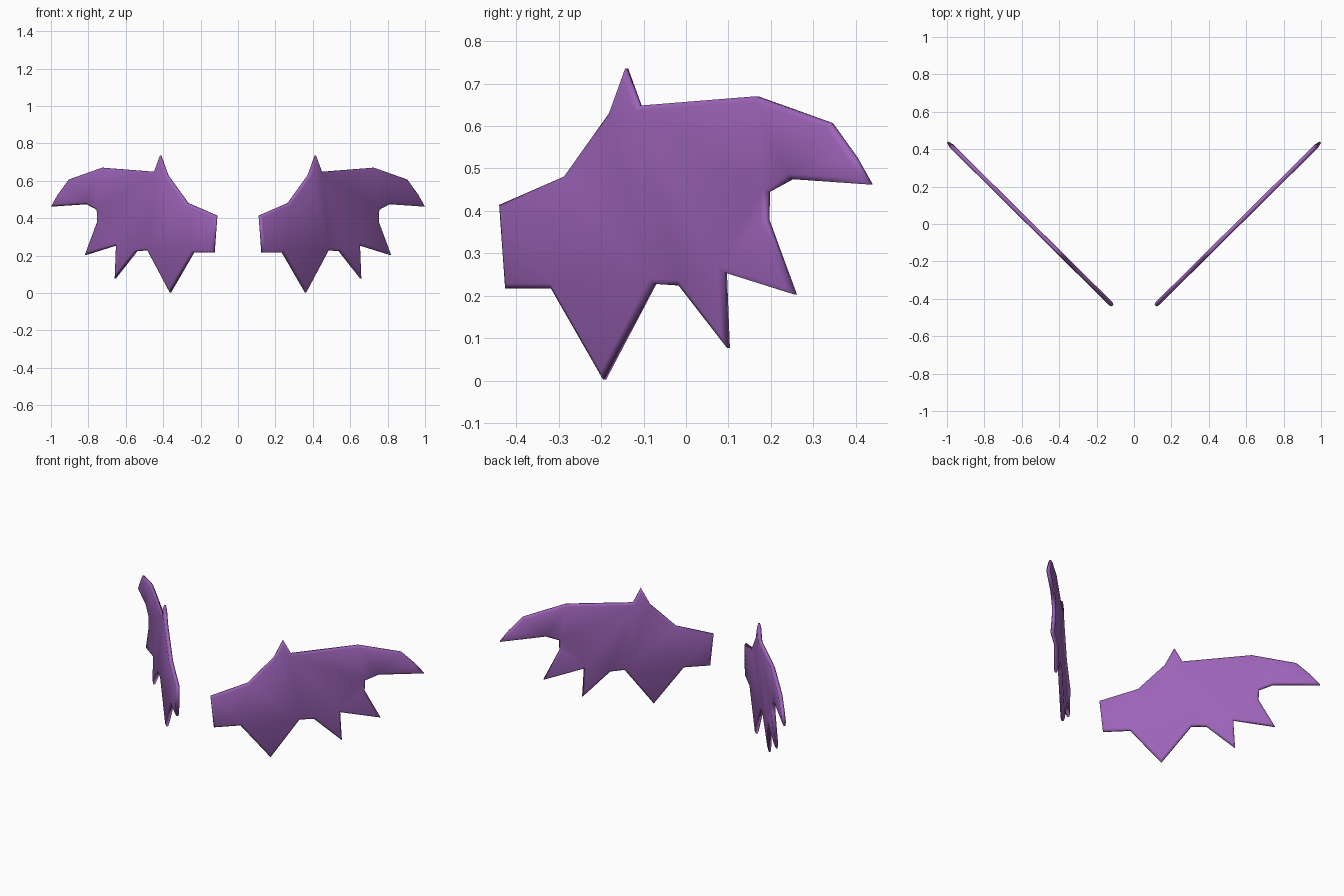
import bpy, bmesh
from mathutils import Vector

cube = bpy.data.objects.get("Cube")
if cube:
    bpy.data.objects.remove(cube, do_unlink=True)

purple = bpy.data.materials.new("wing_purple")
purple.use_nodes = True
colour = (0.34, 0.127, 0.485, 1)
purple.diffuse_color = colour
purple.node_tree.nodes["Principled BSDF"].inputs["Base Color"].default_value = colour

# Wing outline as (y, z), clockwise from the upper root corner
OUTLINE = [
    (-0.437, 0.414), (-0.284, 0.481), (-0.178, 0.63), (-0.14, 0.736),
    (-0.108, 0.648), (0.167, 0.67), (0.343, 0.607), (0.401, 0.526),
    (0.437, 0.462), (0.25, 0.475), (0.195, 0.445), (0.193, 0.38),
    (0.258, 0.203), (0.093, 0.255), (0.1, 0.077), (-0.014, 0.224),
    (-0.073, 0.228), (-0.192, 0.002), (-0.315, 0.217), (-0.423, 0.217),
]
RIM, BULGE, BEVEL = 0.005, 0.007, 0.012


def make_wing(name, side):
    """Thin angled plate with bevelled faces; side is +1 for left."""
    bm = bmesh.new()
    normal = Vector((1, -1, 0)).normalized()

    def loop(offset):
        points = [Vector((0.555 + 1.01 * y, y, z)) + normal * offset for y, z in OUTLINE]
        return [bm.verts.new((p.x * side, p.y, p.z)) for p in points]

    outer, inner = loop(RIM), loop(-RIM)
    caps = [bm.faces.new(outer), bm.faces.new(inner[::-1])]
    count = len(OUTLINE)
    for i in range(count):
        j = (i + 1) % count
        bm.faces.new((outer[j], outer[i], inner[i], inner[j]))
    bmesh.ops.recalc_face_normals(bm, faces=bm.faces)

    # Raise a slightly smaller face on both sides
    bmesh.ops.inset_individual(bm, faces=caps, thickness=BEVEL, depth=BULGE,
                               use_even_offset=True)
    bmesh.ops.triangulate(bm, faces=[f for f in bm.faces if len(f.verts) > 4])
    for face in bm.faces:
        face.smooth = True

    mesh = bpy.data.meshes.new(name)
    bm.to_mesh(mesh)
    bm.free()
    mesh.materials.append(purple)
    wing = bpy.data.objects.new(name, mesh)
    bpy.context.collection.objects.link(wing)


make_wing("left_wing", 1)
make_wing("right_wing", -1)
